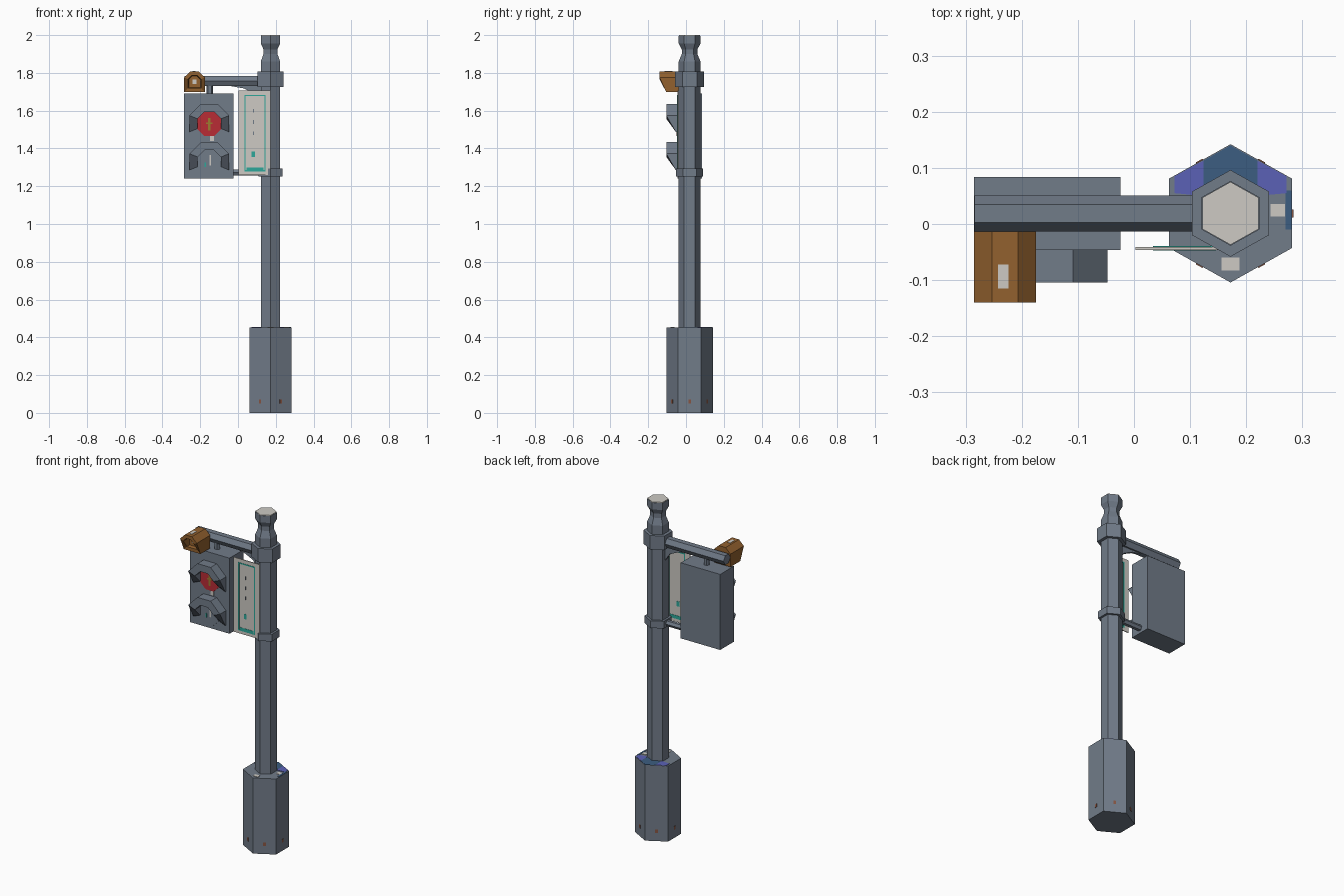
import bpy, bmesh, math
from mathutils import Vector

if "Cube" in bpy.data.objects:
    bpy.data.objects.remove(bpy.data.objects["Cube"])

def material(name, rgb):
    m = bpy.data.materials.new(name)
    m.diffuse_color = (*rgb, 1)
    m.use_nodes = True
    m.node_tree.nodes["Principled BSDF"].inputs["Base Color"].default_value = m.diffuse_color
    return m

GREY = material("slate grey", (0.165, 0.2, 0.25))
LIGHT = material("off white", (0.61, 0.59, 0.55))
ORANGE = material("burnt orange", (0.29, 0.12, 0.028))
RED = material("signal red", (0.48, 0.025, 0.035))
TEAL = material("teal", (0.026, 0.39, 0.32))
BLUE = material("deep blue", (0.045, 0.11, 0.22))
VIOLET = material("violet blue", (0.105, 0.12, 0.47))
BROWN = material("rust brown", (0.24, 0.09, 0.055))
GOLD = material("dull gold", (0.33, 0.2, 0.03))

PX, PY = 0.172, 0.019      # pole axis

def finish(name, bm, mat):
    bmesh.ops.recalc_face_normals(bm, faces=bm.faces)
    me = bpy.data.meshes.new(name)
    bm.to_mesh(me)
    bm.free()
    me.materials.append(mat)
    ob = bpy.data.objects.new(name, me)
    bpy.context.collection.objects.link(ob)
    return ob

def loft(name, rings, mat, caps=True, loop=False):
    """Skin a row of closed rings; loop joins the last ring to the first."""
    bm = bmesh.new()
    rows = [[bm.verts.new(p) for p in r] for r in rings]
    n = len(rows[0])
    pairs = list(zip(rows, rows[1:])) + ([(rows[-1], rows[0])] if loop else [])
    for a, b in pairs:
        for i in range(n):
            j = (i + 1) % n
            bm.faces.new((a[i], a[j], b[j], b[i]))
    if caps and not loop:
        bm.faces.new(rows[0])
        bm.faces.new(rows[-1])
    return finish(name, bm, mat)

def prism(name, pts, shift, mat):
    pts = [Vector(p) for p in pts]
    return loft(name, [pts, [p + Vector(shift) for p in pts]], mat)

def box(name, x0, x1, y0, y1, z0, z1, mat):
    return prism(name, [(x0, y0, z0), (x1, y0, z0), (x1, y1, z0), (x0, y1, z0)],
                 (0, 0, z1 - z0), mat)

def hex_ring(hx, ry, z):
    """Hexagon round the pole axis with corners at front and back."""
    k = [(0, 1), (1, .5), (1, -.5), (0, -1), (-1, -.5), (-1, .5)]
    return [(PX + hx * a, PY + ry * b, z) for a, b in k]

def column(name, profile, mat):
    return loft(name, [hex_ring(r, r * 1.12, z) for z, r in profile], mat)

def x_bar(name, x0, x1, z, r, mat):
    ring = [(x0, PY + r * math.cos(math.radians(60 * i)),
             z + r * math.sin(math.radians(60 * i))) for i in range(6)]
    return prism(name, ring, (x1 - x0, 0, 0), mat)

# base, pole and collars
column("base", [(0, .11), (.452, .11)], GREY)
column("pole", [(.45, .0515), (1.86, .0515), (1.90, .037), (1.925, .037),
                (1.955, .0515), (1.996, .0515)], GREY)
column("pole_cap", [(1.996, .05), (2.0, .05)], LIGHT)
column("upper_collar", [(1.725, .069), (1.807, .069)], GREY)
column("lower_collar", [(1.252, .064), (1.295, .064)], GREY)

# arms, hanger stem and gusset
x_bar("upper_arm", -.284, .12, 1.757, .032, GREY)
x_bar("lower_arm", -.04, .13, 1.272, .018, GREY)
prism("hanger_stem", [(-.15 + .017 * math.cos(math.radians(60 * i)),
                       PY + .017 * math.sin(math.radians(60 * i)), 1.685)
                      for i in range(6)], (0, 0, .055), GREY)
prism("arm_gusset", [(-.05, .012, 1.732), (.03, .012, 1.718), (.09, .012, 1.69),
                     (.125, .012, 1.64), (.125, .012, 1.735)], (0, .014, 0), GREY)

# signal housing
box("signal_housing", -.285, -.024, -.046, .084, 1.24, 1.692, GREY)

# lenses and hoods
SX = -.152

def octagon_point(half, i, y, cz):
    a = math.radians(-22.5 + 45 * i)
    r = half / math.cos(math.radians(22.5))
    return (SX + r * math.cos(a), y, cz + r * math.sin(a))

def lamp(label, cz, lens_mat):
    prism(label + "_lens", [octagon_point(.064, i, -.045, cz) for i in range(8)],
          (0, -.006, 0), lens_mat)
    sections = []
    for i in range(6):
        front = -.054 if i in (0, 5) else -.104
        sections.append([octagon_point(.105, i, -.045, cz), octagon_point(.105, i, front, cz),
                         octagon_point(.062, i, front, cz), octagon_point(.062, i, -.045, cz)])
    loft(label + "_hood", sections, GREY)

lamp("upper", 1.531, RED)
lamp("lower", 1.329, GREY)
# small painted figures on the lenses
box("upper_figure_body", SX - .006, SX + .006, -.053, -.05, 1.495, 1.56, GOLD)
box("upper_figure_arms", SX - .018, SX + .018, -.0525, -.05, 1.53, 1.538, GOLD)
for s, m in ((-1, TEAL), (1, LIGHT)):
    box("lower_figure_part", SX - .012 + s * .014, SX - .004 + s * .014,
        -.053, -.05, 1.305 + s * .004, 1.345 + s * .02, m)
box("housing_label", SX + .005, SX + .025, -.048, -.045, 1.44, 1.465, LIGHT)

# orange camera under a hollow hood
CX, CZ = -.23, 1.753
SHAPE = [(-.055, -.054), (.055, -.054), (.055, .023), (.023, .054),
         (-.023, .054), (-.055, .023)]

def cam_ring(k, y_top, y_low):
    return [(CX + x * k, y_low if z < 0 else y_top, CZ + z * k) for x, z in SHAPE]

loft("camera_body", [cam_ring(1, -.013, -.013), cam_ring(1, -.14, -.105),
                     cam_ring(.62, -.14, -.105), cam_ring(.55, -.085, -.085)], ORANGE)
box("camera_lens", CX - .011, CX + .011, -.09, -.084, CZ - .011, CZ + .011, LIGHT)
box("camera_top_label", CX - .012, CX + .006, -.115, -.072, 1.806, 1.809, LIGHT)

# sign panel with teal borders and marks on both sides
box("sign_panel", .003, .173, -.046, -.041, 1.26, 1.706, LIGHT)

def frame(name, x0, x1, z0, z1, w, y, mat):
    def rect(d, yy):
        return [(x0 + d, yy, z0 + d), (x1 - d, yy, z0 + d),
                (x1 - d, yy, z1 - d), (x0 + d, yy, z1 - d)]
    loft(name, [rect(0, y), rect(w, y), rect(w, y + .002), rect(0, y + .002)], mat, loop=True)

for side, y in (("front", -.0475), ("back", -.0415)):
    frame("sign_border_" + side, .034, .146, 1.278, 1.684, .007, y, TEAL)
    box("sign_mark_" + side, .072, .09, y, y + .002, 1.355, 1.385, TEAL)
    box("sign_foot_" + side, .045, .135, y, y + .002, 1.283, 1.298, TEAL)
for i in range(3):
    box("sign_dash", .08, .084, -.0475, -.0455, 1.47 + i * .06, 1.49 + i * .06, GREY)

# painted patches on the base top
def patch(name, pts, mat):
    prism(name, [(x, y, .451) for x, y in pts], (0, 0, .003), mat)

patch("back_patch", [(.124, .06), (.22, .06), (.22, .113), (PX, .14), (.124, .113)], BLUE)
for s in (-1, 1):
    patch("side_patch", [(PX + s * .048, .05), (PX + s * .1, .055),
                         (PX + s * .1, .085), (PX + s * .048, .113)], VIOLET)
patch("right_patch", [(.27, -.01), (.281, -.01), (.281, .06), (.27, .06)], BLUE)
patch("right_label", [(.243, .013), (.269, .013), (.269, .036), (.243, .036)], LIGHT)
patch("front_label", [(.156, -.083), (.188, -.083), (.188, -.06), (.156, -.06)], LIGHT)

# small rusty bolts near the foot of each base face
corners = [Vector(p) for p in hex_ring(.11, .123, .06)]
for i in range(6):
    a, b = corners[i], corners[(i + 1) % 6]
    mid, t = (a + b) / 2, (b - a).normalized() * .007
    out = (mid - Vector((PX, PY, .06))).normalized() * .002
    up = Vector((0, 0, .01))
    prism("base_bolt", [mid - t - up, mid + t - up, mid + t + up, mid - t + up], out, BROWN)
